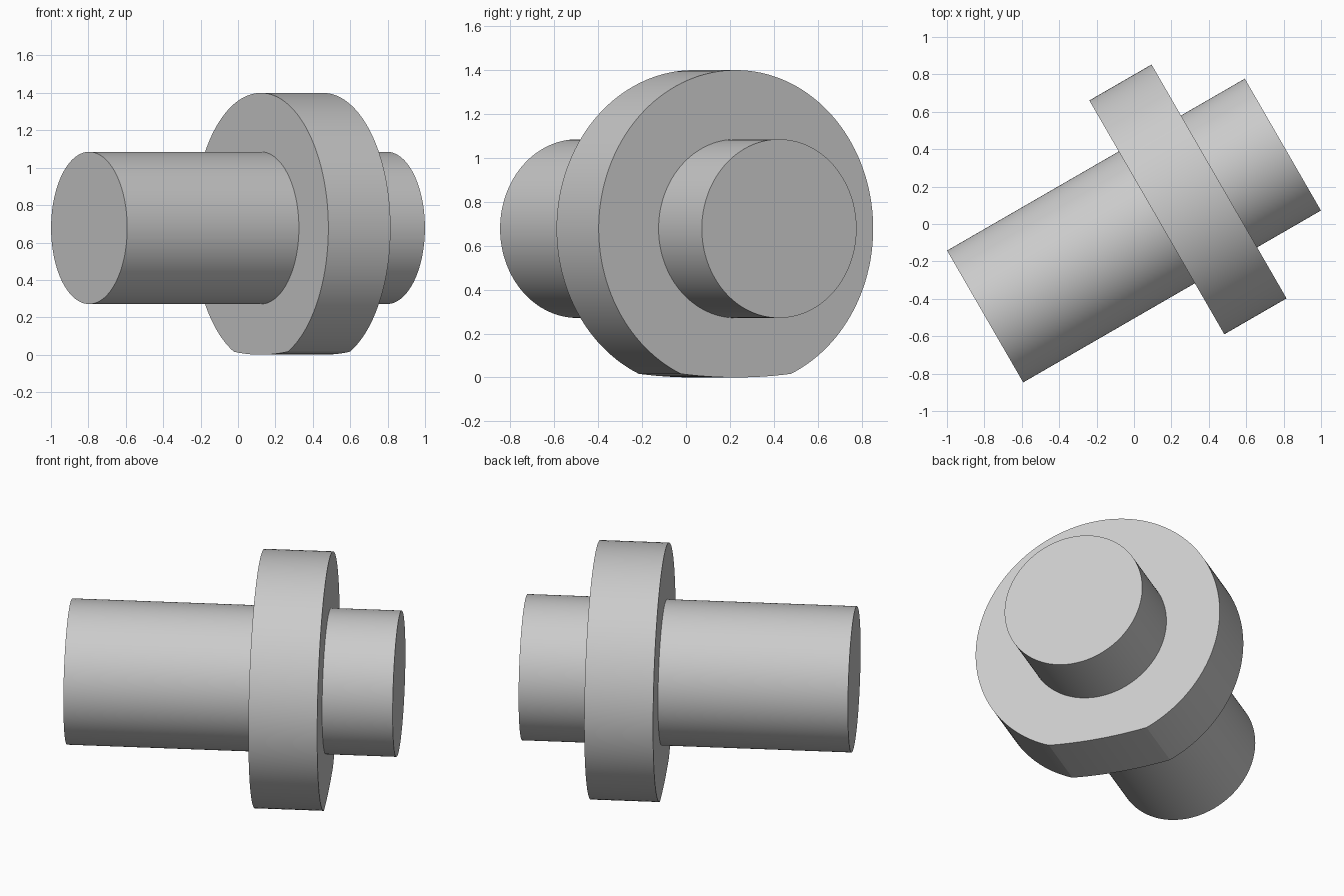
import bpy, bmesh, math
from mathutils import Matrix

if "Cube" in bpy.data.objects:
    bpy.data.objects.remove(bpy.data.objects["Cube"])

ANGLE = math.radians(30)          # heading of the shaft axis
CENTRE = (0.0, -0.035, 0.678)     # middle of the shaft

grey = bpy.data.materials.new("plain_grey")
grey.diffuse_color = (0.6, 0.6, 0.6, 1)
grey.use_nodes = True
grey.node_tree.nodes["Principled BSDF"].inputs["Base Color"].default_value = grey.diffuse_color

# local x runs along the shaft
place = Matrix.Translation(CENTRE) @ Matrix.Rotation(ANGLE, 4, 'Z')


def extrude_profile(name, points, x0, x1):
    """Solid from a closed (y, z) outline, swept along the shaft axis."""
    bm = bmesh.new()
    a = [bm.verts.new((x0, y, z)) for y, z in points]
    b = [bm.verts.new((x1, y, z)) for y, z in points]
    n = len(points)
    bm.faces.new(a)
    bm.faces.new(b[::-1])
    for i in range(n):
        j = (i + 1) % n
        bm.faces.new((a[i], b[i], b[j], a[j]))
    bmesh.ops.recalc_face_normals(bm, faces=bm.faces)
    bm.transform(place)
    mesh = bpy.data.meshes.new(name)
    bm.to_mesh(mesh)
    bm.free()
    obj = bpy.data.objects.new(name, mesh)
    bpy.context.collection.objects.link(obj)
    mesh.materials.append(grey)
    bpy.ops.object.select_all(action='DESELECT')
    obj.select_set(True)
    bpy.context.view_layer.objects.active = obj
    bpy.ops.object.shade_smooth_by_angle(angle=math.radians(12))


def arc(radius, start, end, steps, cz=0.0):
    return [(radius * math.cos(t), cz + radius * math.sin(t))
            for t in (start + (end - start) * i / steps for i in range(steps + 1))]


# straight shaft through the flange
extrude_profile("shaft", arc(0.407, 0, 2 * math.pi, 128)[:-1], -0.919, 0.919)

# round flange whose underside is a shallow, much flatter arc
R, HALF, DROP = 0.722, 0.289, 0.678
side = math.asin(HALF / R)
sag = DROP - R * math.cos(side)
big = (HALF ** 2 + sag ** 2) / (2 * sag)
spread = math.asin(HALF / big)
down = -math.pi / 2
rim = arc(R, down + side, down + 2 * math.pi - side, 120)
foot = arc(big, down - spread, down + spread, 12, big - DROP)
extrude_profile("flange", rim + foot[1:-1], 0.141, 0.525)
